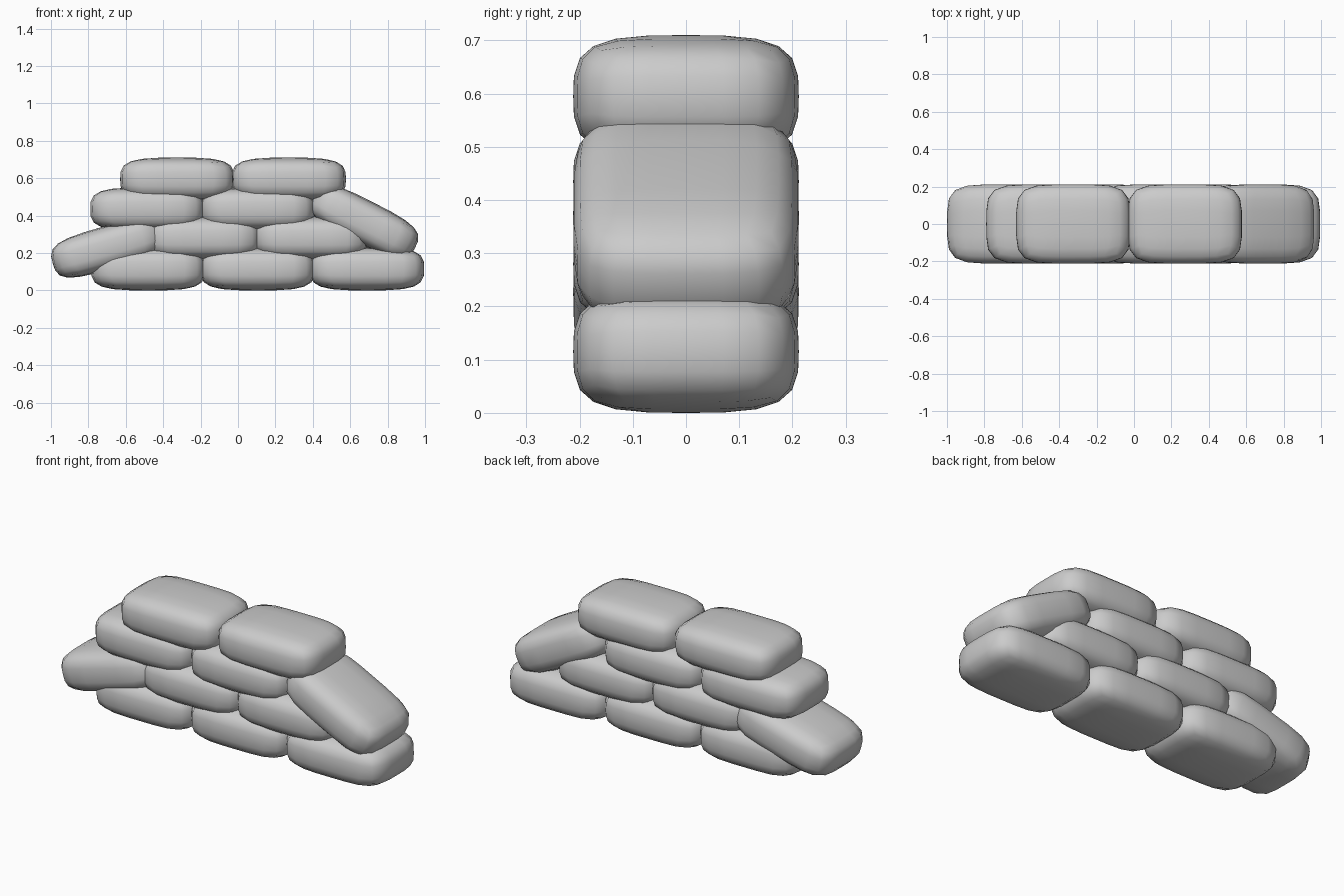
import bpy, bmesh
from math import radians

if "Cube" in bpy.data.objects:
    bpy.data.objects.remove(bpy.data.objects["Cube"])

HALF = (0.305, 0.212, 0.115)   # half length, depth, height of one bag


def pillow_mesh():
    # Cube grid pulled onto a rounded pillow shape
    bm = bmesh.new()
    bmesh.ops.create_cube(bm, size=2)
    bmesh.ops.subdivide_edges(bm, edges=bm.edges[:], cuts=5, use_grid_fill=True)
    for v in bm.verts:
        x, y, z = v.co
        r = (abs(x) ** 4.5 + abs(y) ** 4.5) ** (1 / 4.5)
        k = (r ** 3.5 + abs(z) ** 3.5) ** (1 / 3.5)
        v.co = [c / k * h for c, h in zip((x, y, z), HALF)]
    bmesh.ops.recalc_face_normals(bm, faces=bm.faces[:])
    for f in bm.faces:
        f.smooth = True
    mesh = bpy.data.meshes.new("sandbag")
    bm.to_mesh(mesh)
    bm.free()
    return mesh


# Bags by row: x, z, tilt in degrees
rows = {
    "bottom_row": [(-0.48, 0.115, 0), (0.105, 0.115, 0), (0.69, 0.115, 0)],
    "second_row": [(-0.697, 0.228, -16), (-0.185, 0.28, 0), (0.39, 0.28, 0)],
    "third_row": [(-0.485, 0.435, 0), (0.105, 0.435, 0), (0.675, 0.366, 27)],
    "top_row": [(-0.325, 0.595, 0), (0.272, 0.595, 0)],
}
mesh = pillow_mesh()
for row, bags in rows.items():
    for i, (x, z, tilt) in enumerate(bags):
        ob = bpy.data.objects.new(f"{row}_sandbag_{i + 1}", mesh)
        ob.location = (x, 0, z)
        ob.rotation_euler = (0, radians(tilt), 0)
        bpy.context.collection.objects.link(ob)
